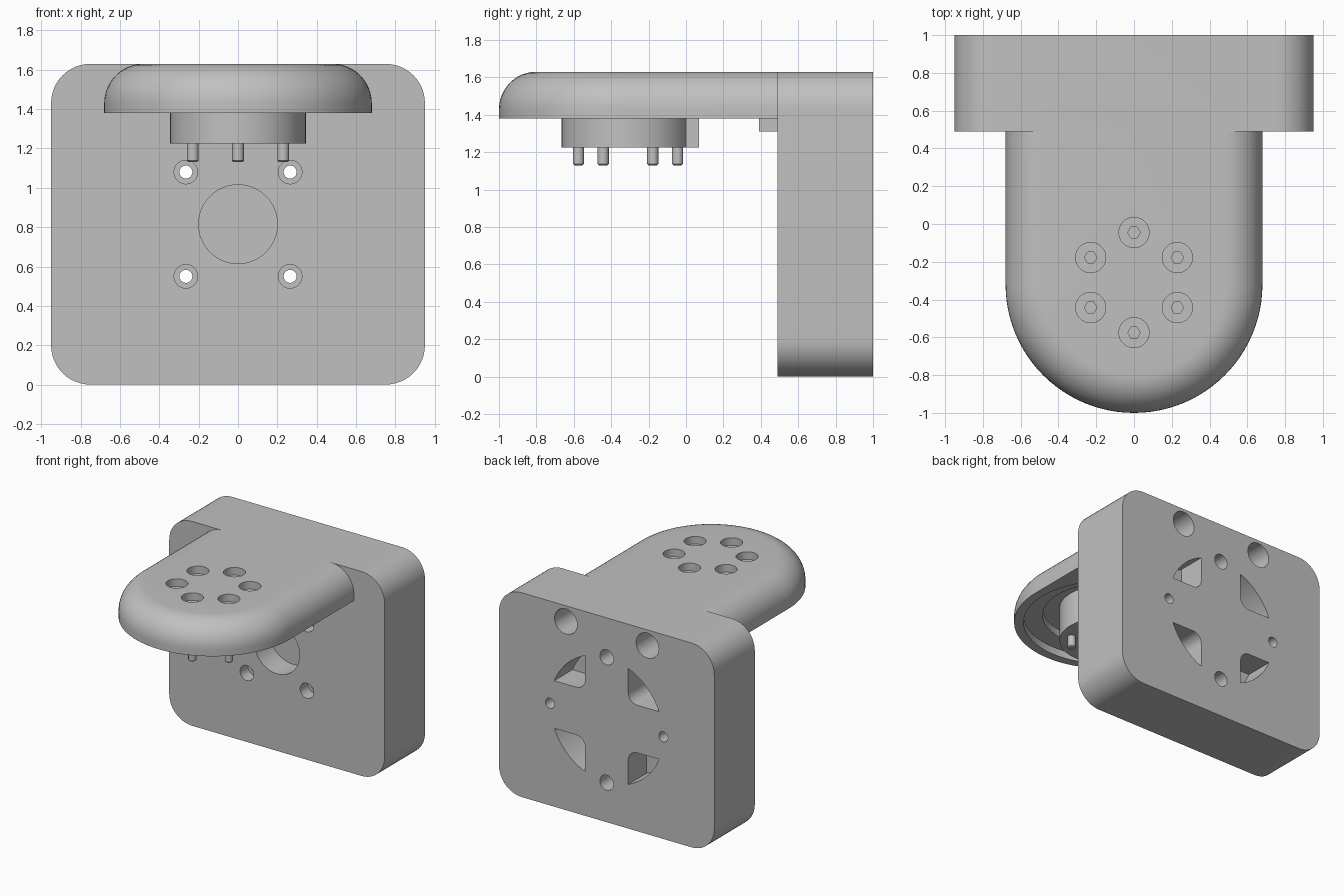
import bpy, bmesh
from math import sin, cos, pi, asin, sqrt, radians
from mathutils import Vector

if "Cube" in bpy.data.objects:
    bpy.data.objects.remove(bpy.data.objects["Cube"], do_unlink=True)

grey = bpy.data.materials.new("light grey plastic")
grey.use_nodes = True
grey.diffuse_color = (0.53, 0.53, 0.53, 1)
grey.node_tree.nodes["Principled BSDF"].inputs["Base Color"].default_value = grey.diffuse_color


def loft(name, rings):
    """Closed solid through rings with equal point counts."""
    bm = bmesh.new()
    loops = [[bm.verts.new(p) for p in ring] for ring in rings]
    n = len(loops[0])
    for a, b in zip(loops, loops[1:]):
        for i in range(n):
            j = (i + 1) % n
            bm.faces.new((a[i], a[j], b[j], b[i]))
    bm.faces.new(loops[0])
    bm.faces.new(loops[-1])
    bmesh.ops.recalc_face_normals(bm, faces=bm.faces)
    mesh = bpy.data.meshes.new(name)
    bm.to_mesh(mesh)
    bm.free()
    mesh.materials.append(grey)
    obj = bpy.data.objects.new(name, mesh)
    bpy.context.collection.objects.link(obj)
    return obj


def arc(cx, cy, r, a0, a1, n):
    return [(cx + r * cos(a0 + (a1 - a0) * i / n),
             cy + r * sin(a0 + (a1 - a0) * i / n)) for i in range(n + 1)]


def circle(cx, cy, r, n=40):
    return arc(cx, cy, r, 0, 2 * pi, n)[:-1]


def rect(x0, x1, y0, y1):
    return [(x0, y0), (x1, y0), (x1, y1), (x0, y1)]


def prism_y(name, pts, y0, y1):
    return loft(name, [[(x, y, z) for x, z in pts] for y in (y0, y1)])


def prism_z(name, pts, z0, z1):
    return loft(name, [[(x, y, z) for x, y in pts] for z in (z0, z1)])


def combine(target, tool, operation):
    mod = target.modifiers.new("combine", "BOOLEAN")
    mod.operation = operation
    mod.solver = "EXACT"
    mod.object = tool
    bpy.context.view_layer.objects.active = target
    bpy.ops.object.modifier_apply(modifier=mod.name)
    bpy.data.objects.remove(tool, do_unlink=True)


def cut(target, tool):
    combine(target, tool, "DIFFERENCE")


# Mounting block with rounded corners
FRONT, BACK, TOP, MID = 0.49, 1.0, 1.63, 0.815
outline = []
for cx, cz, start in ((0.75, 1.43, 0), (-0.75, 1.43, 90), (-0.75, 0.2, 180), (0.75, 0.2, 270)):
    a = radians(start)
    outline += arc(cx, cz, 0.2, a, a + pi / 2, 12)
body = prism_y("bracket_body", outline, FRONT, BACK)

# Arm with a round nose and a rounded upper edge
NOSE_Y, ARM_Z = -0.32, 1.38


def arm_ring(inset, z):
    pts = arc(0, NOSE_Y, 0.68 - inset, pi, 2 * pi, 48)
    pts += [(0.68 - inset, 0.6), (inset - 0.68, 0.6)]
    return [(x, y, z) for x, y in pts]


rings = [arm_ring(0, ARM_Z)]
for i in range(13):
    a = pi / 2 * i / 12
    rings.append(arm_ring(0.2 - 0.2 * cos(a), TOP - 0.2 + 0.2 * sin(a)))
combine(body, loft("arm", rings), "UNION")

# Stepped round recess under the arm
cut(body, prism_z("recess_outer", circle(0, NOSE_Y, 0.61, 64), 1.3, ARM_Z + 0.06))
cut(body, prism_z("recess_inner", circle(0, NOSE_Y, 0.47, 64), 1.3, ARM_Z + 0.12))

# Six screw wells on the arm
SCREWS = [(0.265 * cos(pi / 6 + k * pi / 3), -0.31 + 0.265 * sin(pi / 6 + k * pi / 3))
          for k in range(6)]
for x, y in SCREWS:
    cut(body, prism_z("well", circle(x, y, 0.08), TOP - 0.06, TOP + 0.1))

# Front bore and four bolt holes
cut(body, prism_y("bore", circle(0, MID, 0.2, 64), FRONT - 0.1, FRONT + 0.2))
for sx in (-1, 1):
    for sz in (-1, 1):
        x, z = 0.265 * sx, MID + 0.265 * sz
        cut(body, prism_y("bolt_head", circle(x, z, 0.06), FRONT - 0.1, FRONT + 0.1))
        cut(body, prism_y("bolt_hole", circle(x, z, 0.033), FRONT - 0.1, BACK + 0.1))
        # Quarter-round pocket on the back
        edge, r, fil = 0.19, 0.5, 0.08
        a = asin(edge / r)
        sector = arc(0, 0, r, a, pi / 2 - a, 16)
        sector += arc(edge + fil, edge + fil, fil, pi, 1.5 * pi, 8)
        pts = [(sx * u, MID + sz * v) for u, v in sector]
        cut(body, prism_y("pocket", pts, BACK - 0.23, BACK + 0.1))

# Blind holes on the back
for s in (-1, 1):
    cut(body, prism_y("large_hole", circle(0.36 * s, 1.505, 0.1), BACK - 0.3, BACK + 0.1))
    cut(body, prism_y("medium_hole", circle(0, MID + 0.5 * s, 0.06), BACK - 0.2, BACK + 0.1))
    cut(body, prism_y("small_hole", circle(0.5 * s, MID, 0.04), BACK - 0.15, BACK + 0.1))

# Round hub with a key on its rear side
hub = prism_z("hub", circle(0, NOSE_Y, 0.345, 64), 1.225, 1.51)
combine(hub, prism_z("key", rect(-0.13, 0.13, -0.2, 0.07), 1.225, 1.51), "UNION")

# Stop tab where the arm meets the block
tab = prism_z("stop_tab", rect(-0.12, 0.12, 0.39, 0.5), 1.31, 1.39)
parts = [body, hub, tab]

# Screws: shaft below the hub, socket in the well
for i, (x, y) in enumerate(SCREWS):
    shaft = loft("screw_%d" % (i + 1),
                 [[(px, py, z) for px, py in circle(x, y, r, 24)]
                  for r, z in ((0.022, 1.13), (0.03, 1.138), (0.03, 1.53))])
    socket = prism_z("socket", circle(x, y, 0.033, 6), TOP - 0.1, TOP)
    cut(body, socket)
    parts.append(shaft)

# Smooth curved walls, keep the edges crisp
for obj in parts:
    bpy.ops.object.select_all(action="DESELECT")
    obj.select_set(True)
    bpy.context.view_layer.objects.active = obj
    bpy.ops.object.shade_smooth_by_angle(angle=radians(30))
